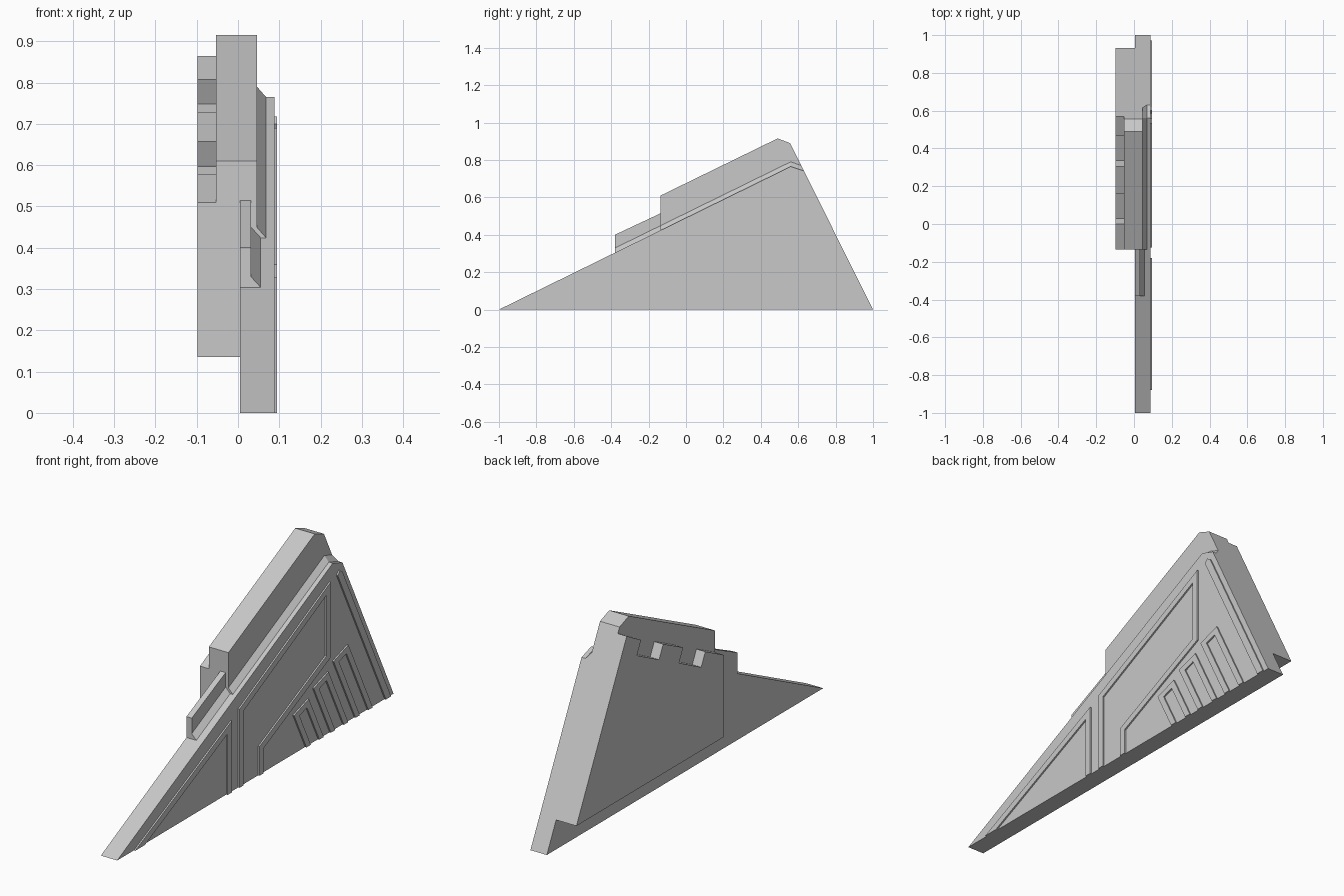
import bpy
import bmesh
from mathutils import Vector
from mathutils.geometry import intersect_line_line_2d  # noqa: F401

cube = bpy.data.objects.get("Cube")
if cube:
    bpy.data.objects.remove(cube, do_unlink=True)

grey = bpy.data.materials.new("hull grey")
grey.use_nodes = True
GREY = (0.58, 0.58, 0.58, 1)
grey.diffuse_color = GREY
grey.node_tree.nodes["Principled BSDF"].inputs["Base Color"].default_value = GREY

FIN_IN, FIN_OUT, TRIM_OUT = 0.005, 0.088, 0.095
BACK_SLOPE = 0.4985


def back(z):
    """y of the sloping rear plane at height z"""
    return 1 - BACK_SLOPE * z


def edge(y):
    """height of the fin's leading edge at y"""
    return 0.4904 * (y + 1)


def loft(name, sections):
    """Skin matching rings of points and cap both ends."""
    bm = bmesh.new()
    rings = [[bm.verts.new(p) for p in s] for s in sections]
    n = len(rings[0])
    for a, b in zip(rings, rings[1:]):
        for i in range(n):
            j = (i + 1) % n
            bm.faces.new((a[i], a[j], b[j], b[i]))
    bm.faces.new(rings[0])
    bm.faces.new(rings[-1])
    bmesh.ops.recalc_face_normals(bm, faces=bm.faces)
    mesh = bpy.data.meshes.new(name)
    bm.to_mesh(mesh)
    bm.free()
    mesh.materials.append(grey)
    obj = bpy.data.objects.new(name, mesh)
    bpy.context.collection.objects.link(obj)
    return obj


def prism(name, x0, x1, profile):
    """Side profile in (y, z) given thickness along x."""
    return loft(name, [[(x, y, z) for y, z in profile] for x in (x0, x1)])


def trim(name, path, width=0.03):
    """Raised band following a clockwise path whose ends stand on the base line."""
    pts = [Vector(p) for p in path]
    n = len(pts)
    lines = []
    for i in range(n):
        d = (pts[(i + 1) % n] - pts[i]).normalized()
        shift = 0 if i == n - 1 else width
        lines.append((pts[i] + Vector((d.y, -d.x)) * shift, d))
    inner = []
    for i in range(n):
        (p, d), (q, e) = lines[i - 1], lines[i]
        t = (q - p).cross(e) / d.cross(e)
        inner.append(p + d * t)
    prism(name, FIN_OUT, TRIM_OUT, [tuple(p) for p in pts + inner[::-1]])


def chamfer(name, x0, x1, stations):
    """Sloping ledge on the leading edge; stations are triples of (y, z)."""
    loft(name, [[(x0, *low), (x0, *high), (x1, *out)] for low, high, out in stations])


# Main triangular fin
prism("main_fin", FIN_IN, FIN_OUT,
      [(-1, 0), (1, 0), (back(0.742), 0.742), (0.56, edge(0.56))])

# Thick core with the raised crest
prism("core_crest", -0.053, 0.046,
      [(-0.135, 0.135), (back(0.135), 0.135), (back(0.89), 0.89),
       (0.49, 0.915), (-0.135, 0.61)])

# Inner side plate with two slots cut square to its top slope
top = [(-0.135, 0.51)]
for y in (0.0, 0.305):
    z = 0.577 + 0.495 * y
    top += [(y, z), (y + 0.03, z - 0.06), (y + 0.19, z + 0.02), (y + 0.16, z + 0.08)]
prism("inner_plate", -0.098, -0.053,
      top + [(back(0.865), 0.865), (back(0.135), 0.135), (-0.135, 0.135)])

# Front step on the leading edge
prism("front_step", FIN_IN, 0.032,
      [(-0.38, 0.29), (-0.38, 0.4), (-0.135, 0.515), (-0.135, 0.4)])


# Chamfered ledges beside the step and the crest
def station(y):
    z = edge(y)
    return (y, z - 0.02), (y, z + 0.025), (y, z)


chamfer("front_ledge", 0.032, 0.055, [station(-0.38), station(-0.135)])
chamfer("crest_ledge", 0.046, 0.068,
        [station(-0.135), station(0.56),
         [(back(z), z) for z in (0.722, 0.77, 0.742)]])

# Raised panel trims on the outer face
trim("front_panel_trim", [(-0.88, 0), (-0.18, 0.328), (-0.18, 0)])
trim("middle_panel_trim",
     [(-0.125, 0), (-0.125, 0.36), (0.535, 0.69), (0.535, 0.345),
      (0.05, 0.115), (0.05, 0)])

# Three leaning hairpin vents
for i, y in enumerate((0.36, 0.537, 0.715)):
    left = 0.18 + 0.39 * (y - 0.36)
    right = left + 0.035
    end = y + 0.125
    trim(f"vent_trim_{i + 1}",
         [(y, 0), (y - BACK_SLOPE * left, left),
          (end - BACK_SLOPE * right, right), (end, 0)], 0.028)

# Bar along the rear edge
prism("rear_trim", FIN_OUT, TRIM_OUT,
      [(0.935, 0), (0.972, 0), (0.972 - BACK_SLOPE * 0.705, 0.705),
       (0.96 - BACK_SLOPE * 0.718, 0.718), (0.935 - BACK_SLOPE * 0.7, 0.7)])
